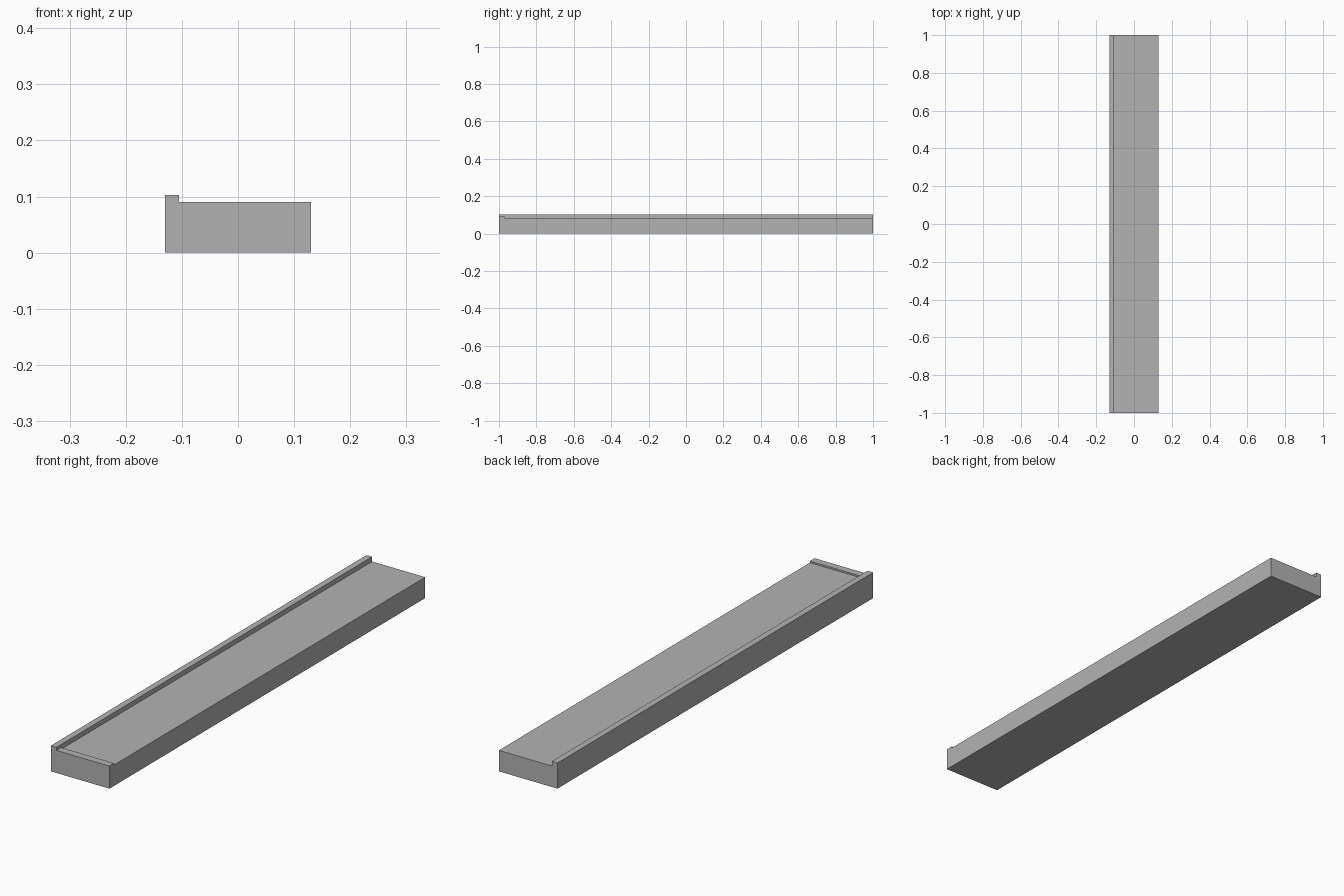
import bpy
from mathutils import Vector

default = bpy.data.objects.get("Cube")
if default:
    bpy.data.objects.remove(default, do_unlink=True)

WIDTH, LENGTH = 0.26, 2.0
RAIL_TOP, LIP_TOP, FLOOR = 0.103, 0.0905, 0.084
RAIL_X = -0.105    # inner side of the long rail
LIP_Y = -0.97      # inner side of the front lip

grey = bpy.data.materials.new("plain_grey")
grey.use_nodes = True
COLOUR = (0.45, 0.45, 0.45, 1)
grey.diffuse_color = COLOUR
grey.node_tree.nodes["Principled BSDF"].inputs["Base Color"].default_value = COLOUR


def box(name, low, high):
    """Axis-aligned box between two corners."""
    low, high = Vector(low), Vector(high)
    bpy.ops.mesh.primitive_cube_add(size=1, location=(low + high) / 2)
    obj = bpy.context.object
    obj.name = name
    obj.scale = high - low
    bpy.ops.object.transform_apply(location=True, rotation=False, scale=True)
    obj.data.materials.append(grey)
    return obj


def carve(target, name, low, high):
    """Cut a box-shaped volume out of the target."""
    cutter = box(name, low, high)
    cutter.hide_render = True
    mod = target.modifiers.new(name, "BOOLEAN")
    mod.operation = "DIFFERENCE"
    mod.solver = "EXACT"
    mod.object = cutter
    bpy.context.view_layer.objects.active = target
    bpy.ops.object.modifier_apply(modifier=mod.name)
    bpy.data.objects.remove(cutter, do_unlink=True)


# Solid slab, carved down to leave the long rail and the low front lip
slab = box("railed_slab", (-WIDTH / 2, -LENGTH / 2, 0), (WIDTH / 2, LENGTH / 2, RAIL_TOP))
carve(slab, "lip_cutter", (RAIL_X, -LENGTH, LIP_TOP), (WIDTH, LENGTH, 1))
carve(slab, "floor_cutter", (RAIL_X, LIP_Y, FLOOR), (WIDTH, LENGTH, 1))
